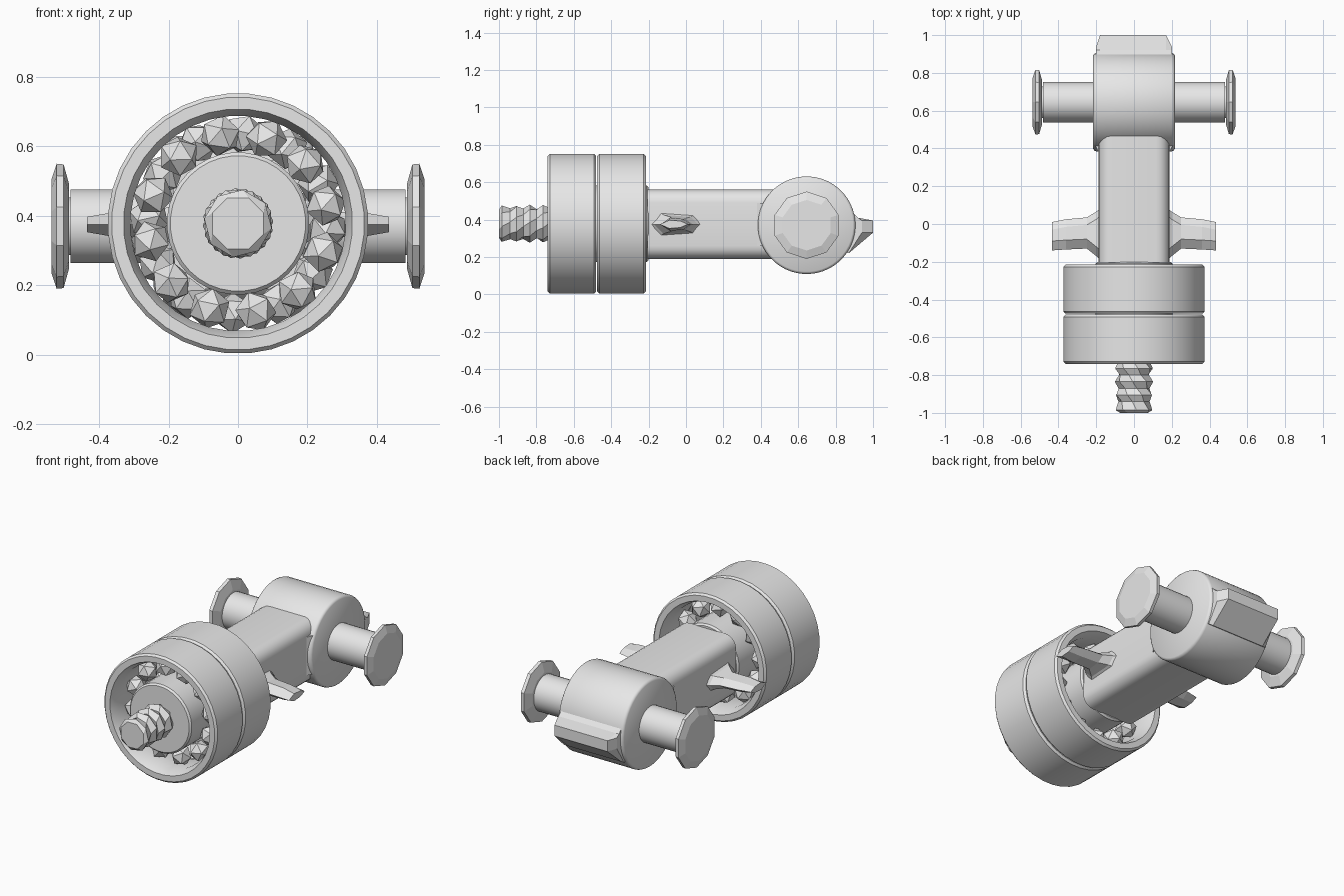
import bpy, bmesh, math, random
from mathutils import Matrix, Vector

random.seed(4)
cube = bpy.data.objects.get("Cube")
if cube:
    bpy.data.objects.remove(cube, do_unlink=True)

steel = bpy.data.materials.new("grey steel")
steel.use_nodes = True
GREY = (0.8, 0.8, 0.8, 1)
steel.diffuse_color = GREY
steel.node_tree.nodes["Principled BSDF"].inputs["Base Color"].default_value = GREY


def finish(name, bm, angle=None):
    bmesh.ops.recalc_face_normals(bm, faces=bm.faces)
    mesh = bpy.data.meshes.new(name)
    bm.to_mesh(mesh)
    bm.free()
    mesh.materials.append(steel)
    ob = bpy.data.objects.new(name, mesh)
    bpy.context.collection.objects.link(ob)
    if angle:
        bpy.ops.object.select_all(action='DESELECT')
        ob.select_set(True)
        bpy.context.view_layer.objects.active = ob
        bpy.ops.object.shade_smooth_by_angle(angle=math.radians(angle))
    return ob


def lathe(name, profile, axis, centre, sides, closed=False, twist=0.0, angle=None):
    """Spin (position, radius) points round the x or y axis."""
    bm = bmesh.new()
    loops = []
    for i, (pos, rad) in enumerate(profile):
        loop = []
        for k in range(sides):
            a = math.tau * (k + 0.5) / sides + i * twist
            u, v = rad * math.cos(a), rad * math.sin(a)
            p = (pos, u, v) if axis == "x" else (u, pos, v)
            loop.append(bm.verts.new(Vector(p) + Vector(centre)))
        loops.append(loop)
    pairs = list(zip(loops, loops[1:]))
    if closed:
        pairs.append((loops[-1], loops[0]))
    else:
        bm.faces.new(loops[0])
        bm.faces.new(loops[-1])
    for a, b in pairs:
        for k in range(sides):
            n = (k + 1) % sides
            bm.faces.new((a[k], a[n], b[n], b[k]))
    return finish(name, bm, angle)


def loft(name, sections):
    """Skin a row of matching cross-sections."""
    bm = bmesh.new()
    rows = [[bm.verts.new(p) for p in s] for s in sections]
    bm.faces.new(rows[0])
    bm.faces.new(rows[-1])
    for a, b in zip(rows, rows[1:]):
        for k in range(len(a)):
            n = (k + 1) % len(a)
            bm.faces.new((a[k], a[n], b[n], b[k]))
    return finish(name, bm)


AXLE = (0, 0, 0.378)
HEAD = (0, 0.645, 0.37)

# Two bearings: outer race and a ring of faceted balls each
for label, y, turn in (("front", -0.74, 0.0), ("rear", -0.475, 0.5)):
    width = 0.26
    lathe(label + "_outer_race",
          [(y, 0.33), (y, 0.364), (y + 0.012, 0.375), (y + width - 0.012, 0.375),
           (y + width, 0.364), (y + width, 0.33), (y + width - 0.05, 0.31), (y + 0.05, 0.31)],
          "y", AXLE, 36, closed=True, angle=35)
    bm = bmesh.new()
    for i in range(12):
        a = math.tau * (i + turn) / 12 + 0.2
        spot = Vector((0.258 * math.cos(a), y + width / 2, AXLE[2] + 0.258 * math.sin(a)))
        spin = Matrix.Rotation(random.uniform(0, 6), 4, Vector((random.random(), 1, random.random())))
        bmesh.ops.create_icosphere(bm, subdivisions=1, radius=0.06,
                                   matrix=Matrix.Translation(spot) @ spin)
    finish(label + "_balls", bm)

# Inner race and threaded stub
lathe("inner_race", [(-0.74, 0.195), (-0.73, 0.205), (-0.21, 0.205), (-0.2, 0.195)],
      "y", AXLE, 36, angle=35)
thread = [(-1.0, 0.08), (-0.985, 0.098)]
thread += [(-0.94 + 0.035 * i, 0.083 if i % 2 == 0 else 0.102) for i in range(6)]
thread.append((-0.73, 0.085))
lathe("threaded_stub", thread, "y", AXLE, 8, twist=0.25)

# Arm: box with its long edges rounded
bm = bmesh.new()
bmesh.ops.create_cube(bm, size=1, matrix=Matrix.Translation((0, 0.18, 0.375))
                      @ Matrix.Diagonal((0.375, 0.77, 0.37, 1)))
long_edges = [e for e in bm.edges if abs(e.verts[0].co.y - e.verts[1].co.y) > 0.5]
bmesh.ops.bevel(bm, geom=long_edges, offset=0.07, segments=5, profile=0.5, affect='EDGES')
finish("arm", bm, 35)

# Cross head and its pin
lathe("cross_head", [(-0.216, 0.248), (-0.21, 0.257), (-0.2, 0.261), (0.2, 0.261),
                     (0.21, 0.257), (0.216, 0.248)], "x", HEAD, 48, angle=35)
lathe("cross_pin", [(-0.482, 0.107), (0.482, 0.107)], "x", HEAD, 32, angle=35)

# Flares between arm and head, end discs and side lugs
for side, s in (("left", 1), ("right", -1)):
    loft(side + "_flare", [[(s * x, y, z) for x, y in
                            ((0.17, 0.36), (0.187, 0.38), (0.214, 0.43), (0.214, 0.5), (0.17, 0.5))]
                           for z in (0.26, 0.49)])
    lathe(side + "_pin_neck", [(s * 0.47, 0.085), (s * 0.5, 0.085)], "x", HEAD, 16, angle=35)
    lathe(side + "_end_disc",
          [(s * 0.486, 0.12), (s * 0.502, 0.178), (s * 0.522, 0.18), (s * 0.537, 0.135)],
          "x", HEAD, 10)
    lug = []
    for x, front, back, half in ((0.17, -0.2, 0.09, 0.07), (0.2, -0.17, 0.065, 0.05),
                                 (0.25, -0.13, 0.035, 0.038), (0.36, -0.135, 0.025, 0.035),
                                 (0.435, -0.14, 0.01, 0.022)):
        mid = 0.375
        lug.append([(s * x, front, mid), (s * x, front + 0.05, mid + half),
                    (s * x, back - 0.04, mid + half * 0.8), (s * x, back, mid),
                    (s * x, back - 0.04, mid - half * 0.8), (s * x, front + 0.05, mid - half)])
    loft(side + "_lug", lug)

# Wedge on the back of the head
wedge = ((0.8, 0.5), (0.88, 0.45), (0.92, 0.41), (1.0, 0.395), (1.0, 0.33), (0.87, 0.22), (0.8, 0.25))
loft("back_wedge", [[(x, y if y < 0.95 else y - drop, z) for y, z in wedge]
                    for x, drop in ((-0.2, 0.06), (-0.18, 0.0), (0.17, 0.0), (0.2, 0.06))])
